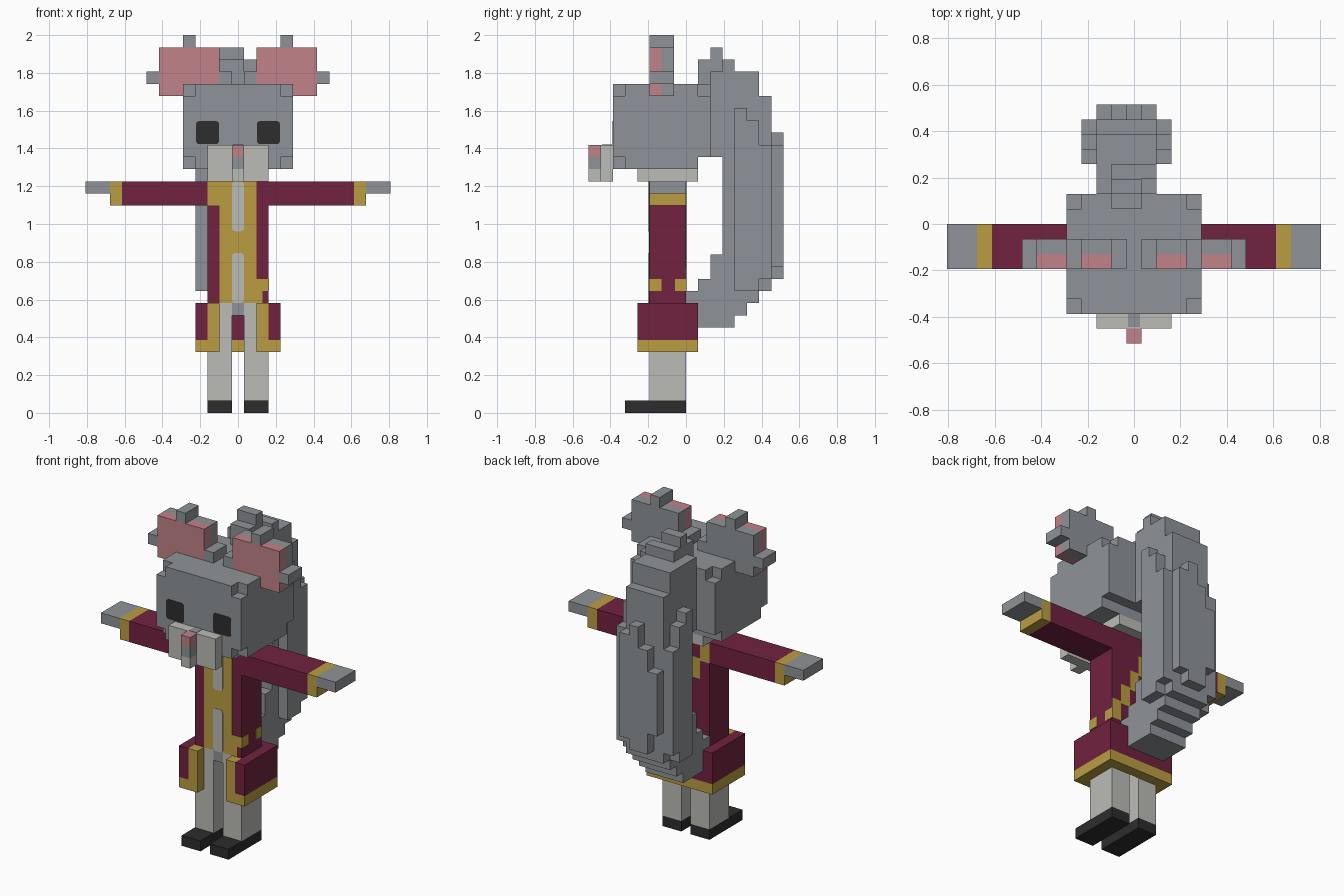
import bpy, bmesh
from mathutils import Vector

U = 2 / 31  # size of one block

cube = bpy.data.objects.get("Cube")
if cube:
    bpy.data.objects.remove(cube, do_unlink=True)


def material(name, r, g, b):
    m = bpy.data.materials.new(name)
    m.use_nodes = True
    m.diffuse_color = (r, g, b, 1)
    m.node_tree.nodes["Principled BSDF"].inputs["Base Color"].default_value = (r, g, b, 1)
    return m


GREY = material("fur grey", 0.275, 0.295, 0.315)
LIGHT = material("pale grey", 0.50, 0.50, 0.47)
MAROON = material("coat maroon", 0.165, 0.016, 0.05)
GOLD = material("trim gold", 0.49, 0.34, 0.055)
PINK = material("pink", 0.53, 0.225, 0.25)
BLACK = material("charcoal", 0.026, 0.026, 0.026)


def add_object(name, bm, mat):
    mesh = bpy.data.meshes.new(name)
    bm.to_mesh(mesh)
    bm.free()
    mesh.materials.append(mat)
    ob = bpy.data.objects.new(name, mesh)
    bpy.context.collection.objects.link(ob)
    return ob


def blocks(name, mat, *boxes):
    """Union of boxes (x0, x1, y0, y1, z0, z1) on the block grid, outer skin only."""
    cells = set()
    for x0, x1, y0, y1, z0, z1 in boxes:
        for i in range(round(x0 + 0.5), round(x1 + 0.5)):
            for j in range(y0, y1):
                for k in range(z0, z1):
                    cells.add((i, j, k))
    bm = bmesh.new()
    for c in cells:
        centre = Vector(c) + Vector((0, 0.5, 0.5))
        for axis in range(3):
            for s in (-1, 1):
                n = Vector((0, 0, 0))
                n[axis] = s
                if tuple(int(a + b) for a, b in zip(c, n)) in cells:
                    continue
                p, q = Vector((0, 0, 0)), Vector((0, 0, 0))
                p[(axis + 1) % 3] = 0.5
                q[(axis + 2) % 3] = 0.5 * s
                mid = centre + n / 2
                bm.faces.new([bm.verts.new((mid + d) * U) for d in (-p - q, p - q, p + q, q - p)])
    bmesh.ops.remove_doubles(bm, verts=bm.verts, dist=0.001)
    bmesh.ops.dissolve_limit(bm, angle_limit=0.01, verts=bm.verts, edges=bm.edges)
    return add_object(name, bm, mat)


def pair(name, mat, *boxes):
    """The same blocks on the left (+x) and right (-x)."""
    blocks("left_" + name, mat, *boxes)
    blocks("right_" + name, mat, *[(-b[1], -b[0], *b[2:]) for b in boxes])


def plate(name, mat, x0, x1, y0, y1, z0, z1, t=0.06, rounded=0):
    """Thin painted plate; any flat direction is thickened by t."""
    bm = bmesh.new()
    lo, hi = Vector((x0, y0, z0)), Vector((x1, y1, z1))
    size = Vector([max(a, t) for a in hi - lo])
    bmesh.ops.create_cube(bm, size=1)
    for v in bm.verts:
        v.co = Vector([(c * s + m) * U for c, s, m in zip(v.co, size, (lo + hi) / 2)])
    if rounded:
        edges = [e for e in bm.edges
                 if abs(e.verts[0].co.y - e.verts[1].co.y) > 0.001]
        bmesh.ops.bevel(bm, geom=edges, offset=rounded * U, segments=2, profile=0.5, affect='EDGES')
    return add_object(name, bm, mat)


# Legs and shoes
pair("shoe", BLACK, (0.5, 2.5, -5, 0, 0, 1))
pair("leg", LIGHT, (0.5, 2.5, -3, 0, 1, 9))
blocks("hips", GREY, (-0.5, 0.5, -3, 0, 8, 9))

# Coat skirt: a ring around the legs, open in front
blocks("coat_skirt", MAROON,
       (-3.5, 3.5, 0, 1, 6, 9),
       (2.5, 3.5, -4, 1, 6, 9), (-3.5, -2.5, -4, 1, 6, 9))
blocks("skirt_hem", GOLD,
       (-3.5, 3.5, 0, 1, 5, 6),
       (2.5, 3.5, -4, 1, 5, 6), (-3.5, -2.5, -4, 1, 5, 6),
       (1.5, 2.5, -4, -3, 5, 9), (-2.5, -1.5, -4, -3, 5, 9))

# Torso with trim
blocks("coat_body", MAROON, (-2.5, 2.5, -3, 0, 9, 19))
plate("coat_front", GOLD, -1.5, 1.5, -3, -3, 9, 19)
plate("upper_shirt", LIGHT, -0.5, 0.5, -3.04, -3.04, 14.9, 19, rounded=0.25)
plate("lower_shirt", LIGHT, -0.5, 0.5, -3.04, -3.04, 9, 13.1, rounded=0.25)
plate("shoulder_trim", GOLD, -2.5, -1.5, -3, -3, 17, 19)
plate("sash_front", GOLD, 1.5, 2.5, -3, -3, 10, 11)
plate("sash_front_low", GOLD, 1.5, 2, -3, -3, 9, 10)
plate("sash_side_front", GOLD, 2.5, 2.5, -3, -2, 10, 11)
plate("sash_side_back", GOLD, 2.5, 2.5, -0.9, 0, 10, 11)
for i in range(5):
    z = 10 + 1.75 * i
    plate("sash_back_%d" % i, GOLD, 1.5 - i, 2.5 - i, 0, 0, z, z + 2)

# Arms
pair("sleeve", MAROON, (2.5, 9.5, -3, 0, 17, 19))
pair("cuff", GOLD, (9.5, 10.5, -3, 0, 17, 19))
pair("hand", GREY, (10.5, 12.5, -3, 0, 18, 19))

# Head with its corner blocks cut away
blocks("neck", LIGHT, (-2.5, 2.5, -4, 1, 19, 20))
blocks("head", GREY,
       (-3.5, 3.5, -6, 1, 20, 27), (-3.5, 3.5, 1, 2, 21, 27),
       (-4.5, 4.5, -5, 1, 20, 27), (-4.5, 4.5, -6, 2, 21, 26))
for side, s in (("left", 1), ("right", -1)):
    plate(side + "_eye", BLACK, 2.5 * s - 0.95, 2.5 * s + 0.95, -6, -6, 22.05, 23.95, rounded=0.25)

# Snout
blocks("muzzle", LIGHT, (-2.5, 2.5, -7, -6, 20, 22), (-2.5, 2.5, -7, -6, 19, 20))
blocks("nose", PINK, (-0.5, 0.5, -8, -7, 21, 22))
blocks("lip", GREY, (-0.5, 0.5, -8, -7, 20, 21))
blocks("chin", LIGHT, (-0.5, 0.5, -8, -7, 19, 20))
plate("nose_bridge", GREY, -0.4, 0.4, -6.9, -6, 22, 22)

# Ears: pink in front, fur behind and at the tips
pair("inner_ear", PINK, (1.5, 6.5, -3, -2, 26, 30))
pair("ear_back", GREY, (1.5, 6.5, -2, -1, 26, 30))
pair("ear_tips", GREY,
     (3.5, 4.5, -3, -1, 30, 31), (6.5, 7.5, -3, -1, 27, 28), (0.5, 1.5, -3, -1, 27, 28))

# Tail: a curled core, uneven locks on the back and sides, and a top tuft
core = [(0, 9, 10), (1, 7, 11), (2, 7, 13), (2, 21, 28), (3, 7, 28),
        (4, 8, 28), (5, 9, 28), (6, 10, 26)]
tail = [(-2.5, 1.5, y, y + 1, z0, z1) for y, z0, z1 in core]
for x, z0, z1 in [(-2.5, 13, 19), (-1.5, 11, 21), (-0.5, 11, 23), (0.5, 12, 22)]:
    tail.append((x, x + 1, 7, 8, z0, z1))
for y, z0, z1 in [(4, 10, 25), (5, 10, 24), (6, 11, 22)]:
    tail.append((1.5, 2.5, y, y + 1, z0, z1))
    tail.append((-3.5, -2.5, y, y + 1, z0, z1 - 1))
tail += [(-1.5, 0.5, 1, 4, 27, 29), (-1.5, 1.5, 3, 4, 28, 29), (-1.5, 0.5, 2, 3, 29, 30)]
blocks("tail", GREY, *tail)
